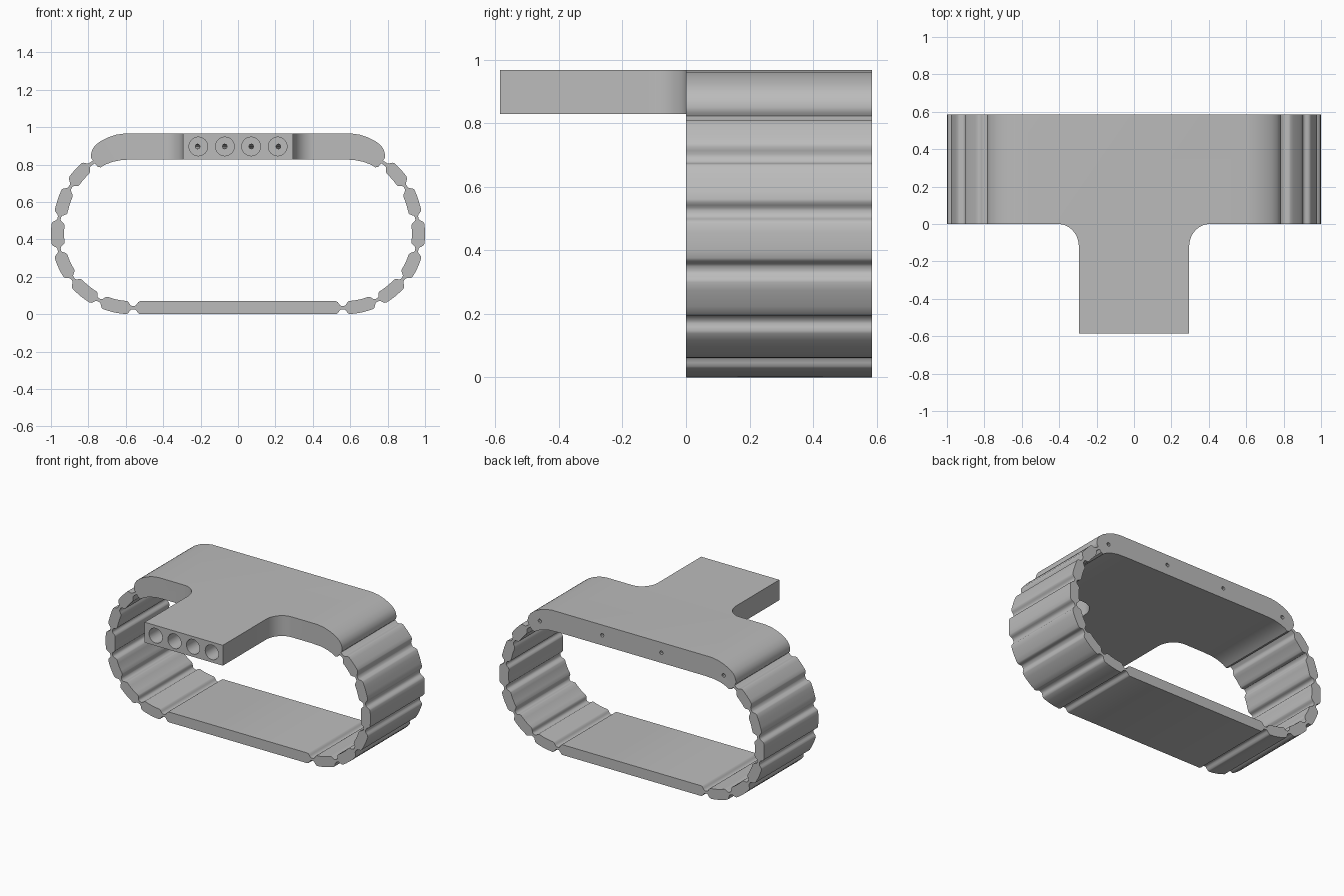
import bpy, bmesh, math
from mathutils import Vector

if "Cube" in bpy.data.objects:
    bpy.data.objects.remove(bpy.data.objects["Cube"], do_unlink=True)

DEPTH = 0.585
grey = bpy.data.materials.new("plain grey")
grey.use_nodes = True
grey.diffuse_color = (0.5, 0.5, 0.5, 1)
grey.node_tree.nodes["Principled BSDF"].inputs["Base Color"].default_value = (0.5, 0.5, 0.5, 1)


def extrude(name, outline, direction):
    """Solid made by sweeping a closed 3D outline along a vector."""
    bm = bmesh.new()
    face = bm.faces.new([bm.verts.new(p) for p in outline])
    out = bmesh.ops.extrude_face_region(bm, geom=[face])["geom"]
    bmesh.ops.translate(bm, vec=direction, verts=[v for v in out if isinstance(v, bmesh.types.BMVert)])
    bmesh.ops.recalc_face_normals(bm, faces=bm.faces)
    mesh = bpy.data.meshes.new(name)
    bm.to_mesh(mesh)
    bm.free()
    mesh.materials.append(grey)
    obj = bpy.data.objects.new(name, mesh)
    bpy.context.collection.objects.link(obj)
    return obj


def mirrored(half):
    """Close a right-hand 2D outline with its mirror image."""
    return half + [(-x, y) for x, y in reversed(half)]


def boolean(obj, cutter, operation):
    mod = obj.modifiers.new(operation, "BOOLEAN")
    mod.operation, mod.object, mod.solver = operation, cutter, "EXACT"
    bpy.context.view_layer.objects.active = obj
    bpy.ops.object.modifier_apply(modifier=mod.name)
    bpy.data.objects.remove(cutter, do_unlink=True)


def smooth(obj):
    obj.data.shade_smooth()
    obj.data.set_sharp_from_angle(angle=math.radians(32))


# Jointed band: thick links joined by thin necks along a rounded path
RADIUS, CX, CZ, HALF = 0.395, 0.57, 0.43, 0.035


def band_point(s):
    """Centre and outward normal at arc length s; negative s is the flat base."""
    if s < 0:
        return Vector((CX + s, CZ - RADIUS)), Vector((0, -1))
    a = -math.pi / 2 + s / RADIUS
    n = Vector((math.cos(a), math.sin(a)))
    r = RADIUS + 0.037 * max(0, (math.degrees(a) - 20) / 40)
    return Vector((CX, CZ)) + n * r, n


joints = [-0.01] + [math.radians(a + 90) * RADIUS for a in (-64, -37.5, -12.5, 12.5, 37.5, 60)]
neck = [(0.007, 0.009), (0.015, 0.013), (0.021, 0.022), (0.028, 0.031), (0.036, HALF)]
samples = []
for i, j in enumerate(joints):
    samples += [(j - d, h) for d, h in reversed(neck)]
    if i < len(joints) - 1:
        samples += [(j + d, h) for d, h in neck]
        gap = joints[i + 1] - j
        samples += [(j + gap * k, HALF) for k in (0.35, 0.5, 0.65)]
samples.append((joints[-1] + 0.03, 0.009))
outer, inner = [], []
for s, h in samples:
    p, n = band_point(s)
    outer.append(tuple(p + n * h))
    inner.append(tuple(p - n * h))
band = extrude("jointed_band",
               [(x, 0, z) for x, z in mirrored(outer + inner[::-1])[:len(outer) * 2]
                + [(-x, z) for x, z in inner + outer[::-1]]], (0, DEPTH, 0))
smooth(band)

# Top plate: arched side section trimmed by a filleted T outline
section = [(0.6, 0.967), (0.65, 0.96), (0.695, 0.945), (0.735, 0.925), (0.765, 0.902),
           (0.78, 0.878), (0.787, 0.85), (0.784, 0.833), (0.772, 0.818), (0.762, 0.803),
           (0.752, 0.79), (0.735, 0.785), (0.71, 0.8), (0.67, 0.815), (0.62, 0.825), (0.55, 0.828)]
plate = extrude("top_plate", [(x, -0.8, z) for x, z in mirrored(section)], (0, 1.6, 0))
fillet = [(0.405 - 0.11 * math.sin(t), -0.12 * (1 - math.cos(t)))
          for t in (math.pi / 2 * k / 12 for k in range(13))]
tee = [(0.9, DEPTH), (0.9, 0)] + fillet + [(0.295, -DEPTH)]
boolean(plate, extrude("tee_cutter", [(x, y, 0.6) for x, y in mirrored(tee)], (0, 0, 0.6)), "INTERSECT")

# Front sockets and the thin channels leading to the rear face
for x_front, x_back, z_back in ((-0.212, -0.7, 0.868), (-0.07, -0.225, 0.897),
                                (0.07, 0.225, 0.897), (0.212, 0.7, 0.868)):
    circle = [(x_front + 0.05 * math.cos(math.tau * k / 32), -0.7,
               0.897 + 0.05 * math.sin(math.tau * k / 32)) for k in range(32)]
    boolean(plate, extrude("socket_cutter", circle, (0, 0.4, 0)), "DIFFERENCE")
    curve = bpy.data.curves.new("channel_path", "CURVE")
    curve.dimensions = "3D"
    curve.bevel_depth, curve.bevel_resolution, curve.use_fill_caps = 0.013, 2, True
    spline = curve.splines.new("BEZIER")
    spline.bezier_points.add(1)
    ends = ((x_front, -0.35, 0.897), (x_back, 0.65, z_back))
    for point, co, pull in zip(spline.bezier_points, ends, (0.55, -0.45)):
        point.co = co
        point.handle_right = Vector(co) + Vector((0, pull, 0))
        point.handle_left = Vector(co) + Vector((0, pull, 0)) if pull < 0 else Vector(co) - Vector((0, pull, 0))
    path = bpy.data.objects.new("channel_path", curve)
    bpy.context.collection.objects.link(path)
    bpy.context.view_layer.update()
    tube = bpy.data.meshes.new_from_object(path.evaluated_get(bpy.context.evaluated_depsgraph_get()))
    bpy.data.objects.remove(path, do_unlink=True)
    bm = bmesh.new()
    bm.from_mesh(tube)
    bmesh.ops.remove_doubles(bm, verts=bm.verts, dist=0.0001)
    bmesh.ops.recalc_face_normals(bm, faces=bm.faces)
    bm.to_mesh(tube)
    bm.free()
    cutter = bpy.data.objects.new("channel_cutter", tube)
    bpy.context.collection.objects.link(cutter)
    boolean(plate, cutter, "DIFFERENCE")
smooth(plate)
